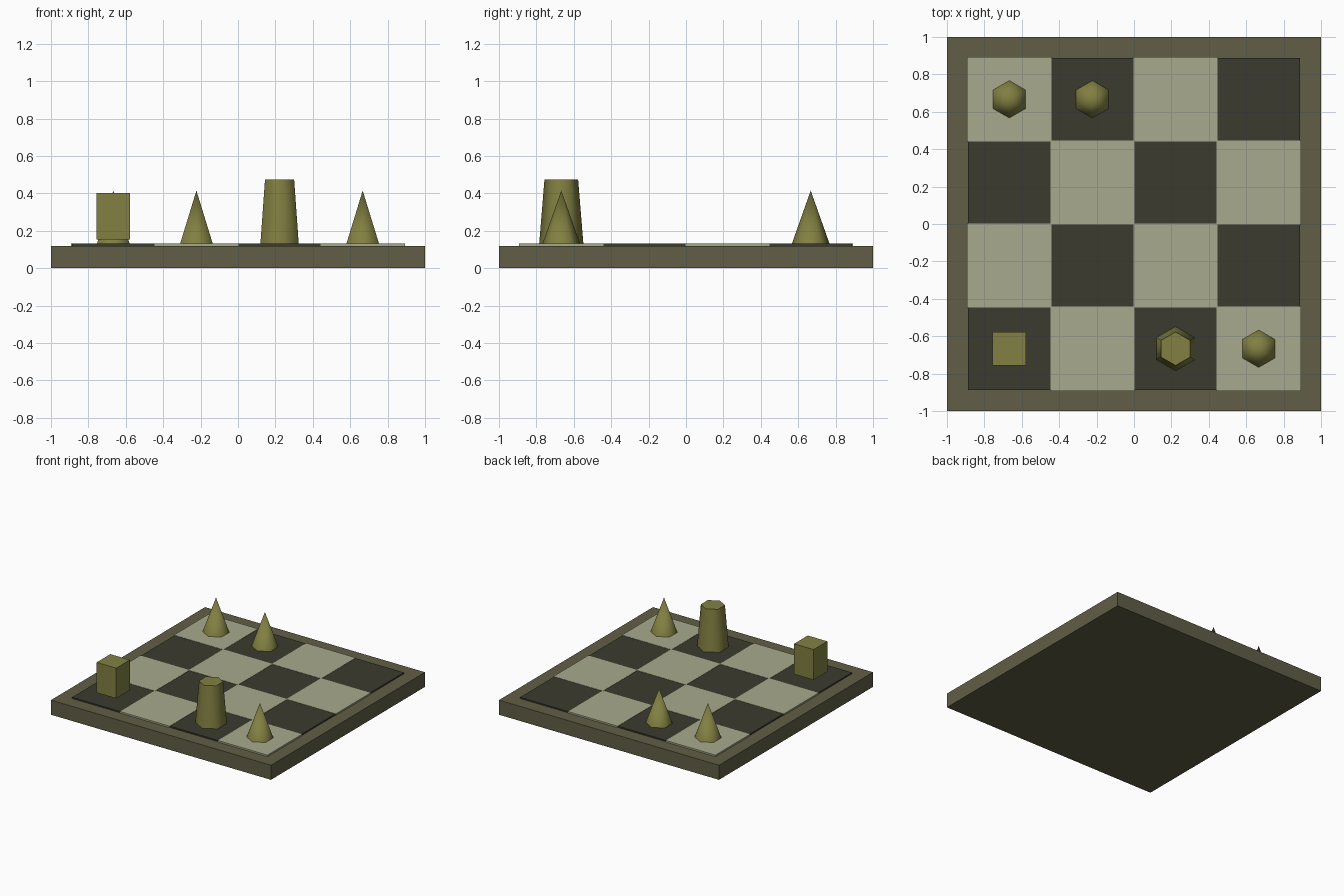
import bpy
import math

cube = bpy.data.objects.get("Cube")
if cube:
    bpy.data.objects.remove(cube, do_unlink=True)


def material(name, hex_colour):
    srgb = [int(hex_colour[i:i + 2], 16) / 255 for i in (0, 2, 4)]
    linear = [((c + 0.055) / 1.055) ** 2.4 for c in srgb] + [1.0]
    mat = bpy.data.materials.new(name)
    mat.use_nodes = True
    mat.diffuse_color = linear
    mat.node_tree.nodes["Principled BSDF"].inputs["Base Color"].default_value = linear
    return mat


frame_colour = material("dark olive grey", "615E46")
light_colour = material("pale sage", "A9AA8E")
dark_colour = material("charcoal olive", "3B3B2F")
piece_colour = material("moss green", "828042")

BOARD_TOP = 0.12
TILE_TOP = 0.133
STEP = 0.4445


def finish(name, mat):
    obj = bpy.context.object
    obj.name = name
    obj.data.materials.append(mat)
    return obj


def box(name, x, y, bottom, top, width, mat):
    bpy.ops.mesh.primitive_cube_add(size=1, location=(x, y, (bottom + top) / 2))
    bpy.context.object.scale = (width, width, top - bottom)
    bpy.ops.object.transform_apply(location=False, rotation=False, scale=True)
    return finish(name, mat)


def hex_piece(name, i, j, r_bottom, r_top, top):
    bpy.ops.mesh.primitive_cone_add(
        vertices=6, radius1=r_bottom, radius2=r_top, depth=top - TILE_TOP,
        location=(centre(i), centre(j), (top + TILE_TOP) / 2))
    # Soft sides, crisp caps
    bpy.ops.object.shade_smooth_by_angle(angle=math.radians(65))
    return finish(name, piece_colour)


def centre(index):
    return (index - 1.5) * STEP


# Board
box("board_base", 0, 0, 0, BOARD_TOP, 2, frame_colour)

# Checkered tiles, the light ones slightly larger and higher
for i in range(4):
    for j in range(4):
        is_dark = (i + j) % 2 == 0
        box(f"{'dark' if is_dark else 'light'}_tile_{i}_{j}",
            centre(i), centre(j), BOARD_TOP,
            TILE_TOP - 0.002 if is_dark else TILE_TOP,
            STEP - 0.004 if is_dark else STEP + 0.006,
            dark_colour if is_dark else light_colour)

# Playing pieces
box("block_piece", centre(0), centre(0), 0.153, 0.402, 0.178, piece_colour)
hex_piece("tower_piece", 2, 0, 0.118, 0.09, 0.475)
for n, (i, j) in enumerate([(3, 0), (0, 3), (1, 3)]):
    hex_piece(f"cone_piece_{n}", i, j, 0.1, 0, 0.415)
